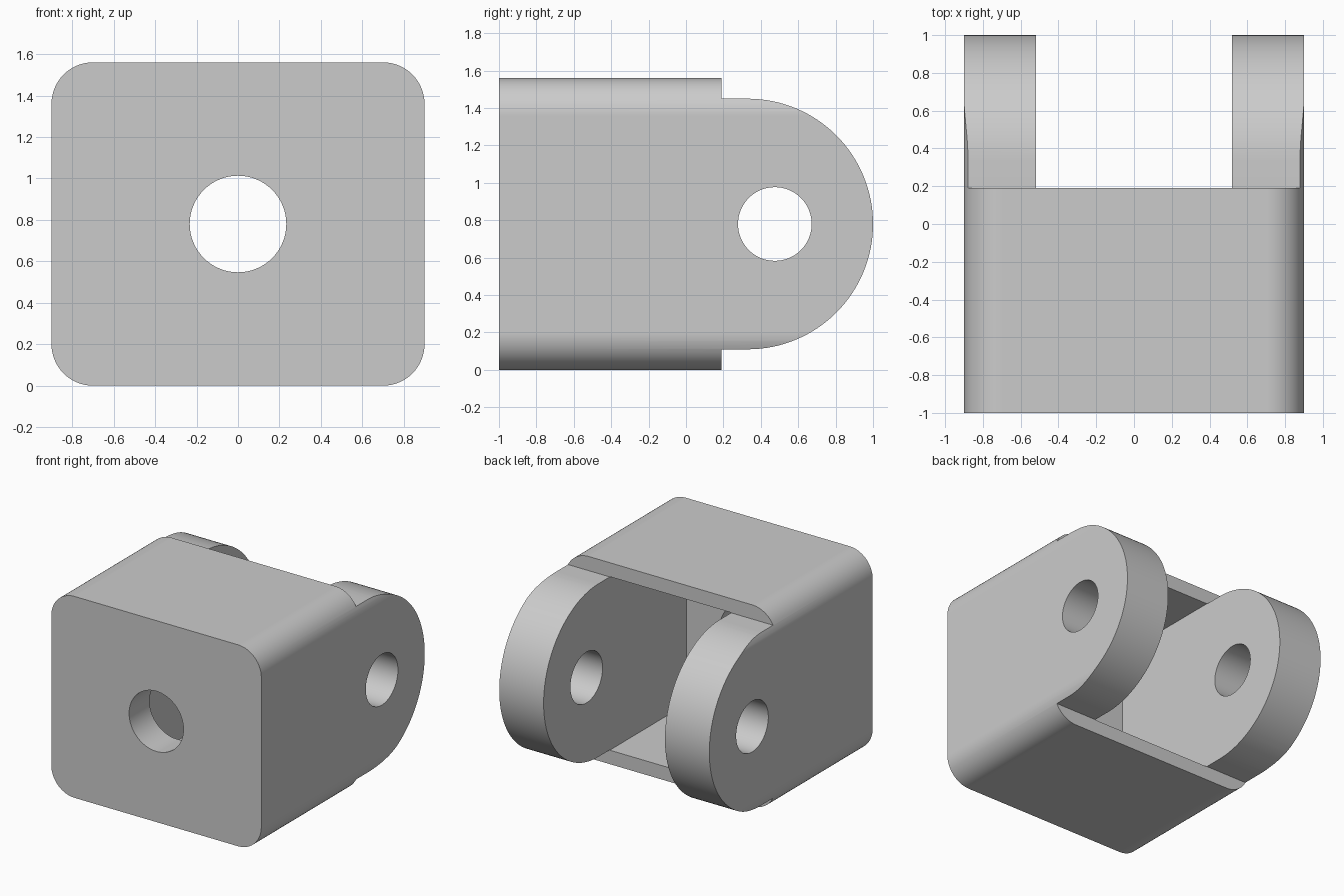
import bpy
import bmesh
from math import cos, sin, pi, radians
from mathutils import Vector

cube = bpy.data.objects.get("Cube")
if cube:
    bpy.data.objects.remove(cube, do_unlink=True)

HEIGHT, HALF_W, CORNER = 1.56, 0.9, 0.2
MID_Z = HEIGHT / 2
STEP_Y, LUG_R = 0.19, 0.67
LUG_Y = 1 - LUG_R

grey = bpy.data.materials.new("plain grey")
grey.use_nodes = True
grey.diffuse_color = (0.6, 0.6, 0.6, 1)
grey.node_tree.nodes["Principled BSDF"].inputs["Base Color"].default_value = (0.6, 0.6, 0.6, 1)


def arc(cx, cy, r, start, end, steps):
    angles = [radians(start + (end - start) * i / steps) for i in range(steps + 1)]
    return [(cx + r * cos(a), cy + r * sin(a)) for a in angles]


def prism(name, points, axis, low, high):
    """Extrude a 2D outline along x (points are y, z) or along y (points are x, z)."""
    def place(p, d):
        return Vector((d, p[0], p[1])) if axis == "x" else Vector((p[0], d, p[1]))
    bm = bmesh.new()
    face = bm.faces.new([bm.verts.new(place(p, low)) for p in points])
    new = bmesh.ops.extrude_face_region(bm, geom=[face])["geom"]
    shift = place((0, 0), high - low)
    bmesh.ops.translate(bm, vec=shift, verts=[v for v in new if isinstance(v, bmesh.types.BMVert)])
    bmesh.ops.recalc_face_normals(bm, faces=bm.faces)
    mesh = bpy.data.meshes.new(name)
    bm.to_mesh(mesh)
    bm.free()
    mesh.materials.append(grey)
    obj = bpy.data.objects.new(name, mesh)
    bpy.context.collection.objects.link(obj)
    return obj


def combine(target, tool, operation):
    mod = target.modifiers.new(tool.name, "BOOLEAN")
    mod.operation, mod.solver, mod.object = operation, "EXACT", tool
    tool.hide_render = True
    bpy.context.view_layer.objects.active = target
    bpy.ops.object.modifier_apply(modifier=mod.name)
    bpy.data.objects.remove(tool, do_unlink=True)


# Rounded block running the full length
cx, low_z, high_z = HALF_W - CORNER, CORNER, HEIGHT - CORNER
outline = (arc(cx, high_z, CORNER, 0, 90, 14) + arc(-cx, high_z, CORNER, 90, 180, 14)
           + arc(-cx, low_z, CORNER, 180, 270, 14) + arc(cx, low_z, CORNER, 270, 360, 14))
bracket = prism("clevis_bracket", outline, "y", -1, 1)

# Side silhouette: full-height body stepping down to rounded lugs
side = ([(-1.1, -0.1), (STEP_Y, -0.1), (STEP_Y, MID_Z - LUG_R)]
        + arc(LUG_Y, MID_Z, LUG_R, -90, 90, 64)
        + [(STEP_Y, MID_Z + LUG_R), (STEP_Y, HEIGHT + 0.1), (-1.1, HEIGHT + 0.1)])
combine(bracket, prism("side_silhouette", side, "x", -1.1, 1.1), "INTERSECT")

# Slot between the lugs, reaching into the body
half_slot = LUG_R + 0.002
slot = [(-0.75, MID_Z - half_slot), (1.2, MID_Z - half_slot),
        (1.2, MID_Z + half_slot), (-0.75, MID_Z + half_slot)]
combine(bracket, prism("slot_cutter", slot, "x", -0.52, 0.52), "DIFFERENCE")

# Round holes: rod hole in the front wall, pin hole through both lugs
rod = arc(0, MID_Z, 0.233, 0, 360, 64)[:-1]
combine(bracket, prism("rod_hole_cutter", rod, "y", -1.2, -0.6), "DIFFERENCE")
pin = arc(0.475, MID_Z, 0.197, 0, 360, 64)[:-1]
combine(bracket, prism("pin_hole_cutter", pin, "x", -1.2, 1.2), "DIFFERENCE")

# Smooth the curved faces and keep the flat ones flat
bpy.ops.object.select_all(action="DESELECT")
bracket.select_set(True)
bpy.context.view_layer.objects.active = bracket
bpy.ops.object.shade_smooth_by_angle(angle=radians(20))
weighted = bracket.modifiers.new("flat_face_normals", "WEIGHTED_NORMAL")
weighted.keep_sharp = True
